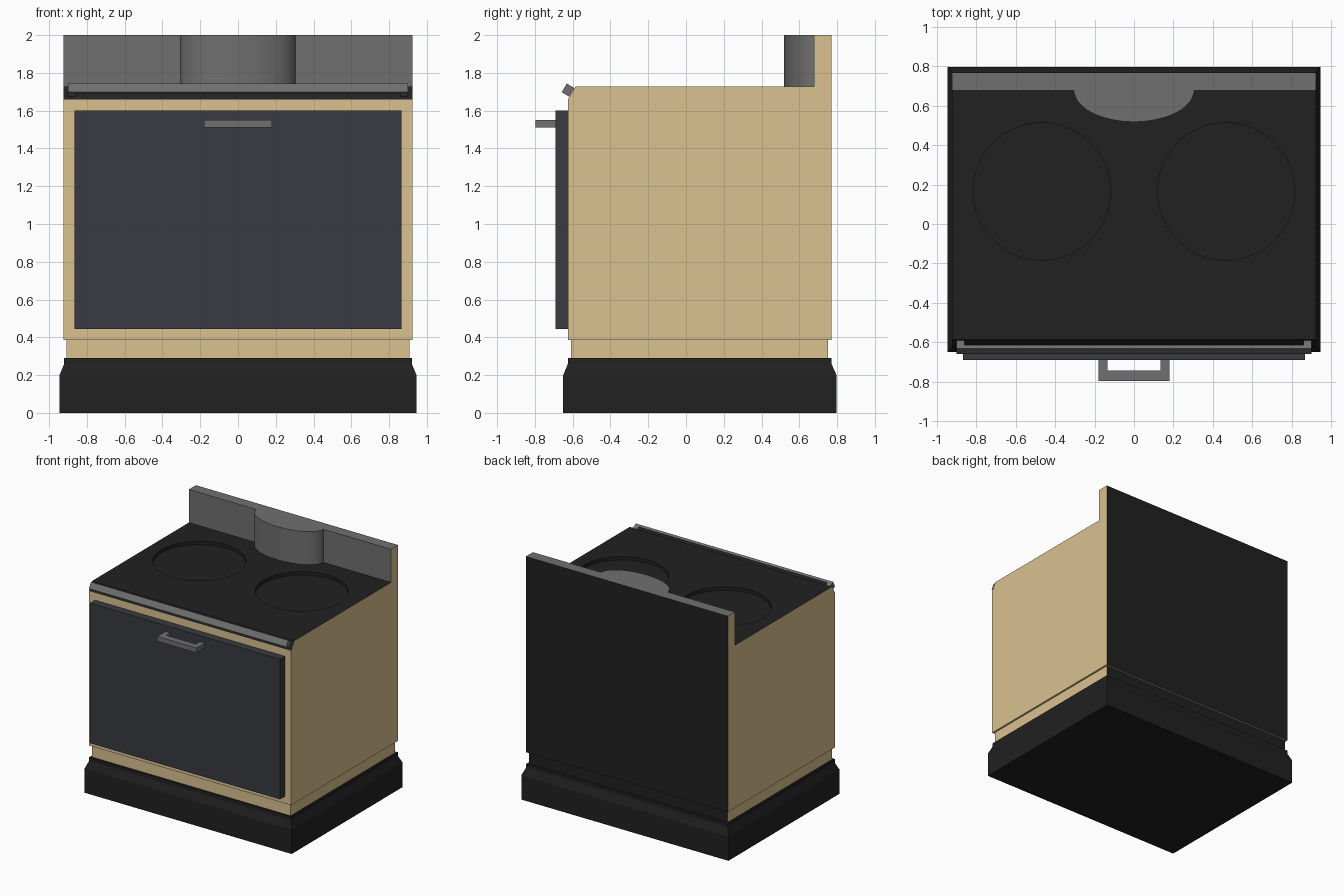
import bpy, bmesh, math
from mathutils import Vector

if "Cube" in bpy.data.objects:
    bpy.data.objects.remove(bpy.data.objects["Cube"])

def material(name, rgb):
    m = bpy.data.materials.new(name)
    m.diffuse_color = (*rgb, 1)
    m.use_nodes = True
    m.node_tree.nodes["Principled BSDF"].inputs["Base Color"].default_value = m.diffuse_color
    return m

TAN = material("tan_enamel", (0.70, 0.54, 0.28))
BLACK = material("black_enamel", (0.015, 0.015, 0.015))
GREY = material("grey_metal", (0.16, 0.16, 0.16))
GLASS = material("dark_door", (0.04, 0.043, 0.052))
X, Y, Z = Vector((1, 0, 0)), Vector((0, 1, 0)), Vector((0, 0, 1))

def finish(name, bm, mats, smooth=False):
    bmesh.ops.recalc_face_normals(bm, faces=bm.faces[:])
    me = bpy.data.meshes.new(name)
    bm.to_mesh(me)
    bm.free()
    for m in mats:
        me.materials.append(m)
    if smooth:
        me.shade_smooth()
        me.set_sharp_from_angle(angle=math.radians(30))
    ob = bpy.data.objects.new(name, me)
    bpy.context.collection.objects.link(ob)
    return ob

def loft(rings):
    """Skin a stack of point rings and cap both ends."""
    bm = bmesh.new()
    rows = [[bm.verts.new(p) for p in r] for r in rings]
    n = len(rows[0])
    for lo, hi in zip(rows, rows[1:]):
        for i in range(n):
            j = (i + 1) % n
            bm.faces.new((lo[i], lo[j], hi[j], hi[i]))
    bm.faces.new(rows[0])
    bm.faces.new(rows[-1])
    return bm

def prism(pts, a, b, c, origin=Vector()):
    """Extrude a 2D outline lying on axes a, b along c, centred on origin."""
    return loft([[origin + a * p + b * q + c * s for p, q in pts] for s in (-0.5, 0.5)])

def rect(hx, y0, y1, z):
    return [(-hx, y0, z), (hx, y0, z), (hx, y1, z), (-hx, y1, z)]

def handle(name, half, leg, depth, bar, height, origin, out, up):
    w, d = half - leg, depth - bar
    pts = [(-half, 0), (-half, depth), (half, depth), (half, 0),
           (w, 0), (w, d), (-w, d), (-w, 0)]
    return finish(name, prism(pts, X, out, up * height, origin), [GREY])

# plinth with sloped shoulder
finish("base_plinth", loft([rect(0.945, -0.65, 0.797, 0), rect(0.945, -0.65, 0.797, 0.2),
                            rect(0.92, -0.625, 0.77, 0.26), rect(0.92, -0.625, 0.77, 0.29)]), [BLACK])

# recessed neck with black back
bm = loft([rect(0.907, -0.61, 0.752, 0.29), rect(0.907, -0.61, 0.752, 0.386)])
bm.normal_update()
for f in bm.faces:
    f.material_index = int(f.calc_center_median().y > 0.7)
finish("neck", bm, [TAN, BLACK])

# body: side profile extruded across the width, including backsplash
profile = [(-0.625, 0.386), (-0.625, 1.66), (-0.585, 1.727), (0.677, 1.727),
           (0.677, 2.0), (0.769, 2.0), (0.769, 0.386)]
bm = prism(profile, Y, Z, X * 1.845)
for f in bm.faces:
    c = f.calc_center_median()
    if abs(c.x) > 0.9:
        continue
    if c.y > 0.76 or 1.67 < c.z < 1.75:
        f.material_index = 1
    elif c.z > 1.8:
        f.material_index = 2
body = finish("body", bm, [TAN, BLACK, GREY])

# shallow burner wells
for side, label in ((-1, "left"), (1, "right")):
    ring = [(0.348 * math.cos(t * math.tau / 64), 0.348 * math.sin(t * math.tau / 64)) for t in range(64)]
    bm = prism(ring, X, Y, Z * 0.1, Vector((side * 0.467, 0.165, 1.75)))
    for f in bm.faces:
        f.material_index = 1
    cutter = finish(label + "_burner_cutter", bm, [TAN, BLACK, GREY])
    cutter.hide_render = True
    cutter.display_type = 'WIRE'
    mod = body.modifiers.new(label + "_burner_well", 'BOOLEAN')
    mod.operation = 'DIFFERENCE'
    mod.solver = 'EXACT'
    mod.object = cutter

# half-round column on the backsplash
arc = [(-0.305 * math.cos(t * math.pi / 32), 0.68 - 0.162 * math.sin(t * math.pi / 32)) for t in range(33)]
finish("backsplash_column", prism(arc, X, Y, Z * 0.273, Vector((0, 0, 1.8635))), [GREY], True)

# oven door
finish("oven_door", loft([rect(0.866, -0.69, -0.625, 0.445), rect(0.866, -0.69, -0.625, 1.6)]), [GLASS])

# door handle and tilted front rail
handle("door_handle", 0.18, 0.045, 0.109, 0.055, 0.04, Vector((0, -0.688, 1.53)), -Y, Z)
up = Vector((0, 0.04, 0.067)).normalized()
out = Vector((0, -up.z, up.y))
handle("front_rail", 0.9, 0.04, 0.046, 0.02, 0.053, Vector((0, -0.605, 1.697)), out, up)
